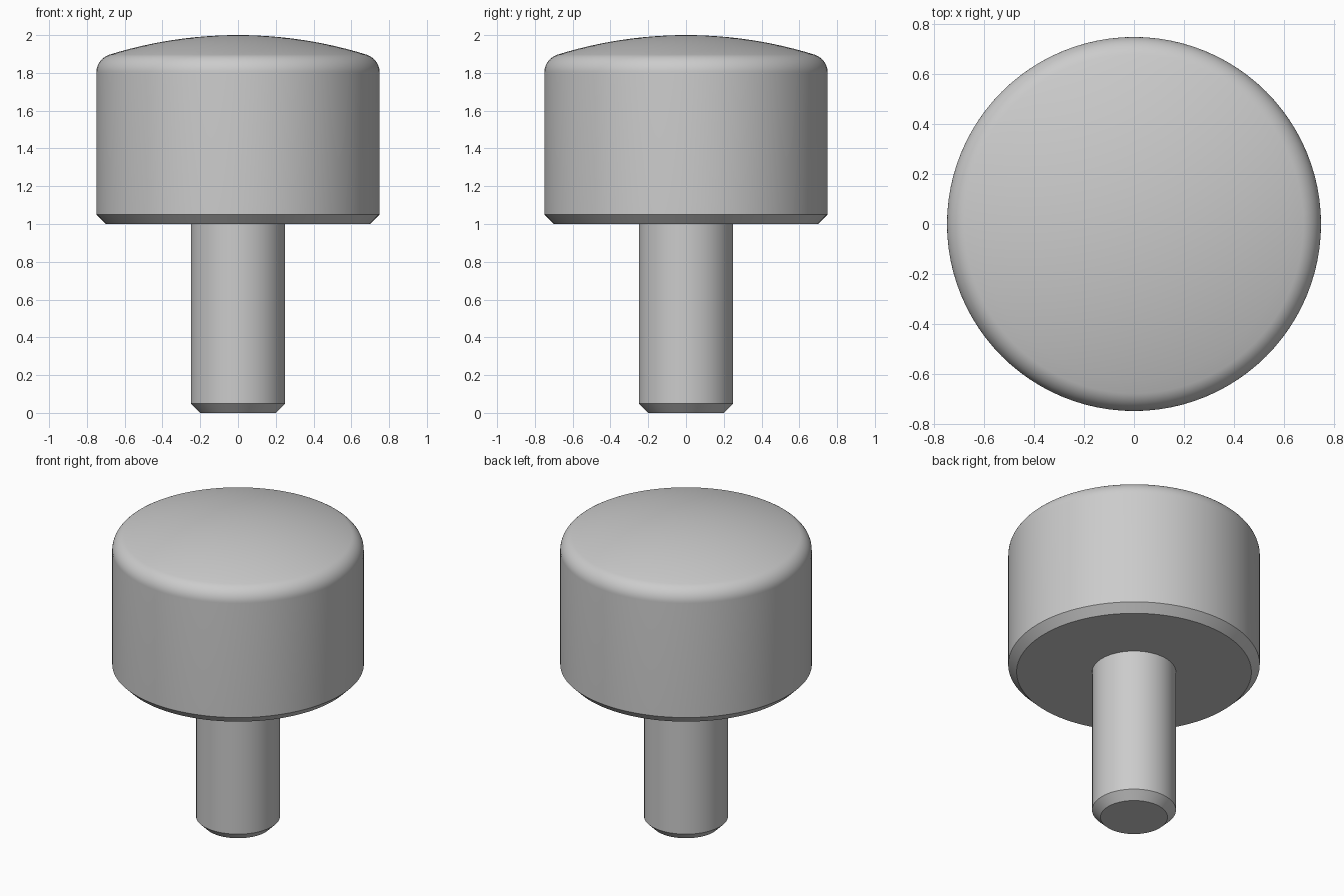
import bpy
import math

SEGMENTS = 96

cube = bpy.data.objects.get("Cube")
if cube:
    bpy.data.objects.remove(cube, do_unlink=True)

grey = bpy.data.materials.new("plain grey")
grey.use_nodes = True
colour = (0.6, 0.6, 0.6, 1)
grey.diffuse_color = colour
grey.node_tree.nodes["Principled BSDF"].inputs["Base Color"].default_value = colour


def lathe(name, profile):
    """Spin (radius, height) points, listed bottom to top, round z; radius 0 is a pole."""
    verts, rings, faces = [], [], []
    for r, z in profile:
        count = SEGMENTS if r > 0 else 1
        start = len(verts)
        for i in range(count):
            a = math.tau * i / SEGMENTS
            verts.append((r * math.cos(a), r * math.sin(a), z))
        rings.append([start + i % count for i in range(SEGMENTS)])
    for low, high in zip(rings, rings[1:]):
        for i in range(SEGMENTS):
            j = (i + 1) % SEGMENTS
            face = (low[i], low[j], high[j], high[i])
            faces.append(tuple(dict.fromkeys(face)))
    mesh = bpy.data.meshes.new(name)
    mesh.from_pydata(verts, [], faces)
    mesh.materials.append(grey)
    obj = bpy.data.objects.new(name, mesh)
    bpy.context.collection.objects.link(obj)
    bpy.ops.object.select_all(action="DESELECT")
    obj.select_set(True)
    bpy.context.view_layer.objects.active = obj
    bpy.ops.object.shade_smooth_by_angle(angle=math.radians(30))
    return obj


# Head: chamfered base, straight wall, rounded shoulder tangent to a shallow dome
radius, fillet, dome = 0.75, 0.1, 2.29
dome_z = 2 - dome
inner = radius - fillet
fillet_z = dome_z + math.sqrt((dome - fillet) ** 2 - inner ** 2)
tilt = math.asin(inner / (dome - fillet))

head = [(0, 1), (0.7, 1), (radius, 1.05)]
for i in range(13):
    a = (math.pi / 2 - tilt) * i / 12
    head.append((inner + fillet * math.cos(a), fillet_z + fillet * math.sin(a)))
for i in range(11, 0, -1):
    a = tilt * i / 12
    head.append((dome * math.sin(a), dome_z + dome * math.cos(a)))
head.append((0, 2))
lathe("head", head)

# Stem: chamfered tip, running up to the underside of the head
lathe("stem", [(0, 0), (0.2, 0), (0.25, 0.05), (0.25, 1)])
